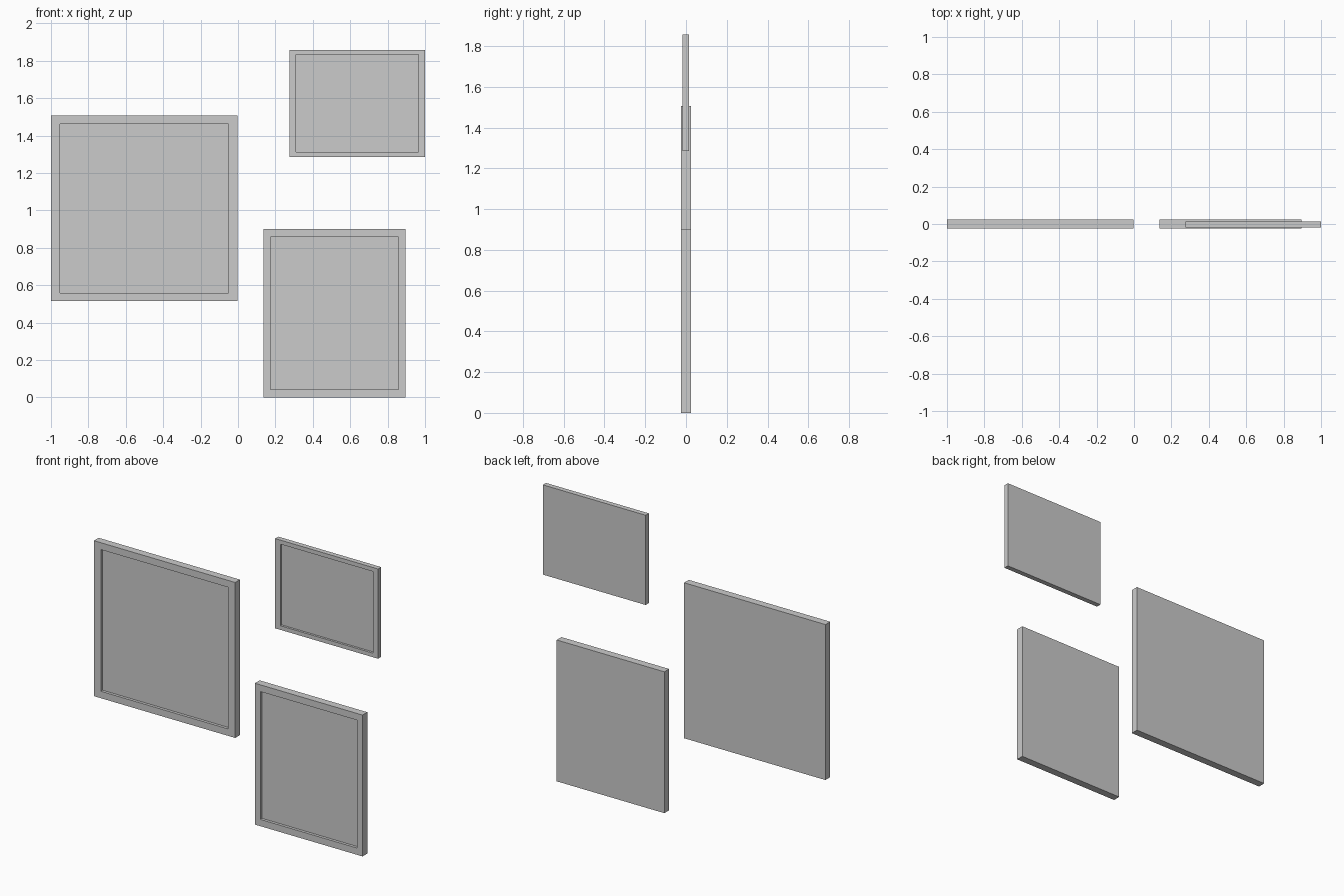
import bpy, bmesh
from mathutils import Vector

if "Cube" in bpy.data.objects:
    bpy.data.objects.remove(bpy.data.objects["Cube"])


def picture_frame(name, x, z, y, border, recess):
    """Solid panel with a rectangular recess sunk into its front (-y) face."""
    cx, cz = sum(x) / 2, sum(z) / 2
    size = Vector((x[1] - x[0], y[1] - y[0], z[1] - z[0]))
    bm = bmesh.new()
    bmesh.ops.create_cube(bm, size=1)
    bmesh.ops.scale(bm, vec=size, verts=bm.verts)
    bm.normal_update()
    front = min(bm.faces, key=lambda f: f.calc_center_median().y)

    # Border rim around the picture
    bmesh.ops.inset_region(bm, faces=[front], thickness=0.01)
    for v in front.verts:
        v.co.x = (size.x / 2 - border[0]) * (1 if v.co.x > 0 else -1)
        v.co.z = (size.z / 2 - border[1]) * (1 if v.co.z > 0 else -1)

    # Sunken picture surface
    inner = bmesh.ops.extrude_discrete_faces(bm, faces=[front])["faces"][0]
    bmesh.ops.translate(bm, vec=(0, recess, 0), verts=inner.verts)
    bmesh.ops.recalc_face_normals(bm, faces=bm.faces)

    mesh = bpy.data.meshes.new(name)
    bm.to_mesh(mesh)
    bm.free()
    obj = bpy.data.objects.new(name, mesh)
    obj.location = (cx, sum(y) / 2, cz)
    bpy.context.collection.objects.link(obj)


# Large square frame, portrait frame and small landscape frame
picture_frame("large_frame", (-1.0, -0.003), (0.515, 1.506), (-0.024, 0.024), (0.049, 0.044), 0.018)
picture_frame("portrait_frame", (0.136, 0.895), (0.0, 0.901), (-0.024, 0.024), (0.038, 0.043), 0.018)
picture_frame("landscape_frame", (0.275, 1.0), (1.286, 1.858), (-0.018, 0.014), (0.036, 0.026), 0.014)
